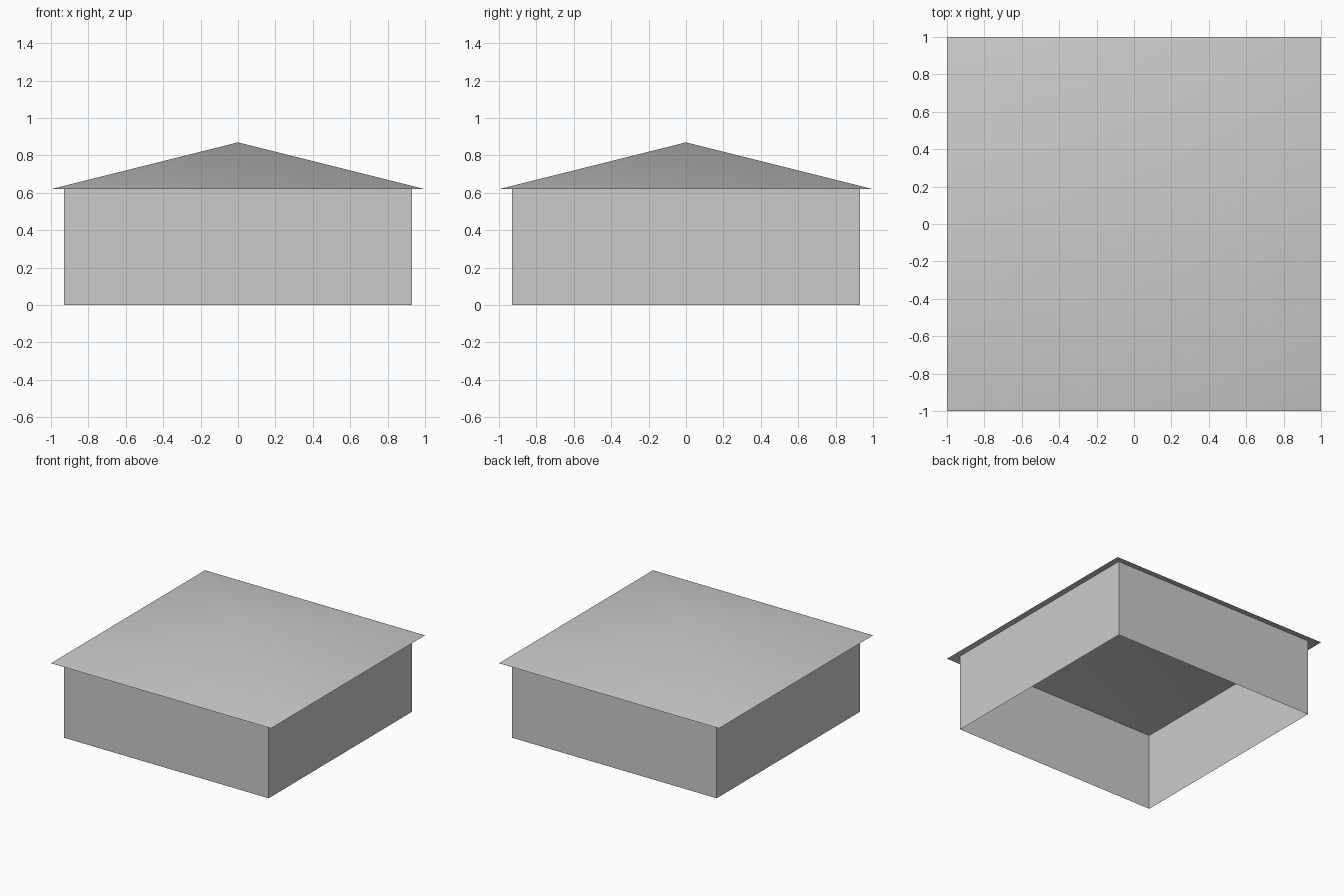
import bpy
import bmesh

cube = bpy.data.objects.get("Cube")
if cube:
    bpy.data.objects.remove(cube, do_unlink=True)

EAVE_Z, APEX_Z = 0.62, 0.87
ROOF_HALF, WALL_HALF = 1.0, 0.93
# Walls rise until they meet the sloping roof
WALL_TOP = EAVE_Z + (APEX_Z - EAVE_Z) * (1 - WALL_HALF / ROOF_HALF)

# Single plain grey
grey = bpy.data.materials.new("light_grey")
grey.use_nodes = True
colour = (0.6, 0.6, 0.6, 1)
grey.diffuse_color = colour
grey.node_tree.nodes["Principled BSDF"].inputs["Base Color"].default_value = colour


def square(bm, half, z):
    corners = ((-1, -1), (1, -1), (1, 1), (-1, 1))
    return [bm.verts.new((x * half, y * half, z)) for x, y in corners]


def finish(name, bm, smooth):
    mesh = bpy.data.meshes.new(name)
    for face in bm.faces:
        face.smooth = smooth
    bm.to_mesh(mesh)
    bm.free()
    mesh.materials.append(grey)
    obj = bpy.data.objects.new(name, mesh)
    bpy.context.collection.objects.link(obj)
    return obj


# Walls: thin square shell, open underneath
bm = bmesh.new()
low, high = square(bm, WALL_HALF, 0), square(bm, WALL_HALF, WALL_TOP)
for i in range(4):
    j = (i + 1) % 4
    bm.faces.new((low[i], low[j], high[j], high[i]))
finish("walls", bm, False)

# Roof: thin, softly shaded pyramid with overhanging eaves
bm = bmesh.new()
eave = square(bm, ROOF_HALF, EAVE_Z)
apex = bm.verts.new((0, 0, APEX_Z))
for i in range(4):
    bm.faces.new((eave[i], eave[(i + 1) % 4], apex))
finish("roof", bm, True)
